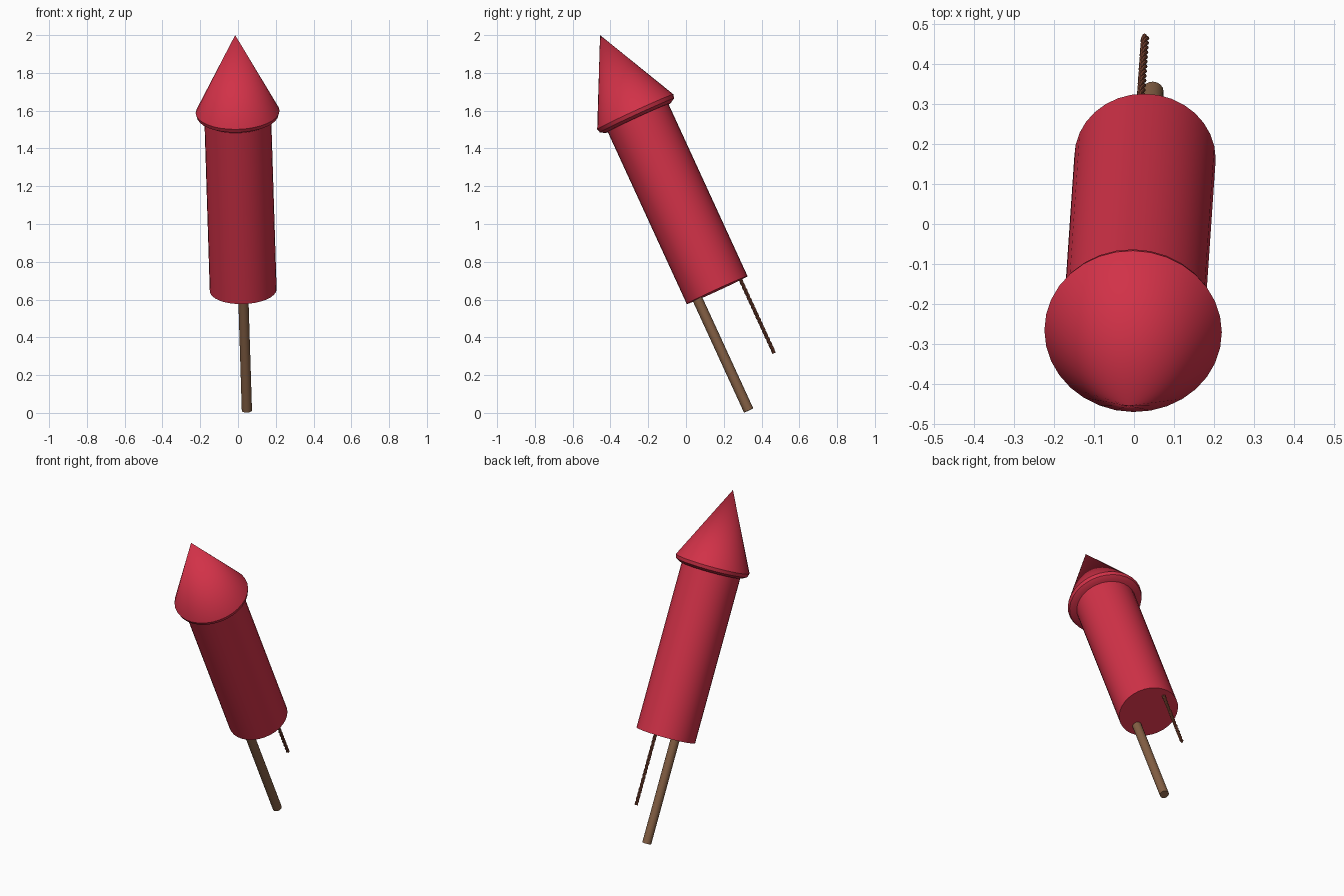
import bpy, bmesh, math
from mathutils import Matrix, Vector

if "Cube" in bpy.data.objects:
    bpy.data.objects.remove(bpy.data.objects["Cube"])

# Leaning frame: origin at the centre of the tube's bottom, local z along the rocket
axis = Vector((-0.0286, -0.417, 0.908)).normalized()
side = (Vector((1, 0, 0)) - axis * axis.x).normalized()
back = axis.cross(side)
FRAME = Matrix((side, back, axis)).transposed().to_4x4()
FRAME.translation = (0.0275, 0.165, 0.65)


def material(name, rgb):
    m = bpy.data.materials.new(name)
    m.diffuse_color = (*rgb, 1)
    m.use_nodes = True
    m.node_tree.nodes["Principled BSDF"].inputs["Base Color"].default_value = m.diffuse_color
    return m


RED = material("red paper", (0.64, 0.031, 0.064))
WOOD = material("brown wood", (0.23, 0.115, 0.058))
CORD = material("rust cord", (0.22, 0.065, 0.035))


def finish(name, bm, mat):
    bmesh.ops.remove_doubles(bm, verts=bm.verts, dist=1e-5)
    bmesh.ops.recalc_face_normals(bm, faces=bm.faces)
    me = bpy.data.meshes.new(name)
    bm.to_mesh(me)
    bm.free()
    me.materials.append(mat)
    for p in me.polygons:
        p.use_smooth = True
    me.set_sharp_from_angle(angle=math.radians(35))
    ob = bpy.data.objects.new(name, me)
    ob.matrix_world = FRAME
    bpy.context.collection.objects.link(ob)


def lathe(name, profile, mat, sides=32, centre=(0, 0)):
    """Revolve (radius, height) points about the local z axis."""
    bm = bmesh.new()
    vs = [bm.verts.new((r + 0, 0, z)) for r, z in profile]
    es = [bm.edges.new(p) for p in zip(vs, vs[1:])]
    bmesh.ops.spin(bm, geom=vs + es, cent=(0, 0, 0), axis=(0, 0, 1),
                   angle=math.tau, steps=sides, use_duplicate=False)
    bmesh.ops.translate(bm, verts=bm.verts, vec=(*centre, 0))
    finish(name, bm, mat)


# Tube, pointed cap with a tucked-under rim, and guide stick
lathe("body_tube", [(0, 0), (0.177, 0), (0.177, 1.01), (0, 1.01)], RED)
lathe("nose_cone", [(0, 1.003), (0.19, 1.003), (0.216, 1.018), (0.222, 1.039), (0, 1.486)], RED)
lathe("guide_stick", [(0, -0.649), (0.027, -0.649), (0.027, 0.02), (0, 0.02)],
      WOOD, 16, (0.001, -0.1145))

# Fuse: three strands twisted round each other
STEPS, SIDES, PITCH = 72, 8, 0.085
bm = bmesh.new()
for strand in range(3):
    rings = []
    for i in range(STEPS + 1):
        z = 0.004 - 0.433 * i / STEPS
        a = math.tau * (z / PITCH + strand / 3)
        cx, cy = -0.012 + 0.0052 * math.cos(a), 0.135 + 0.0052 * math.sin(a)
        rings.append([bm.verts.new((cx + 0.0055 * math.cos(math.tau * k / SIDES),
                                    cy + 0.0055 * math.sin(math.tau * k / SIDES), z))
                      for k in range(SIDES)])
    for r, s in zip(rings, rings[1:]):
        for k in range(SIDES):
            n = (k + 1) % SIDES
            bm.faces.new((r[k], r[n], s[n], s[k]))
    bm.faces.new(rings[0])
    bm.faces.new(rings[-1])
finish("twisted_fuse", bm, CORD)
